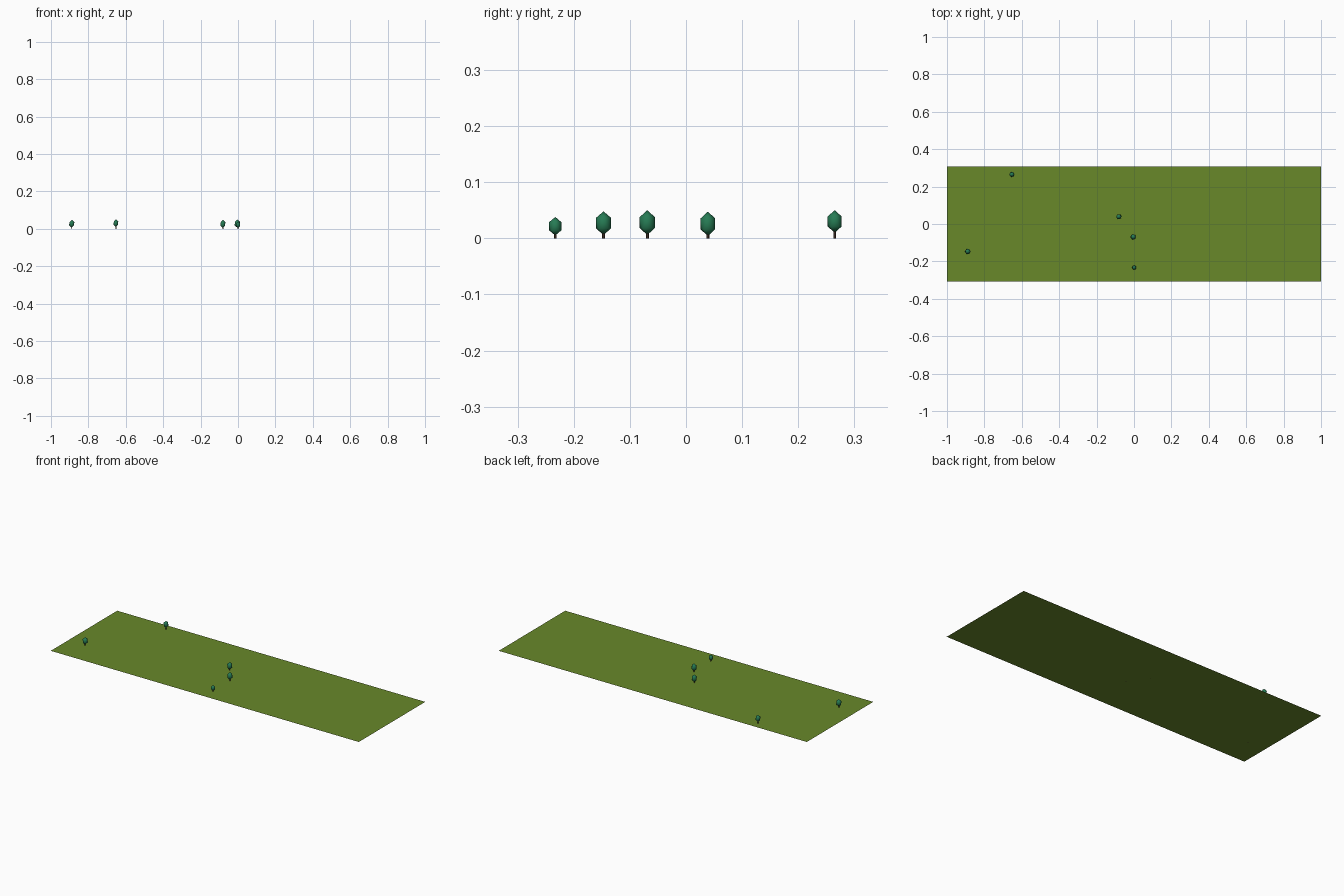
import bpy

if "Cube" in bpy.data.objects:
    bpy.data.objects.remove(bpy.data.objects["Cube"])


def material(name, color):
    m = bpy.data.materials.new(name)
    m.diffuse_color = (*color, 1)
    m.use_nodes = True
    m.node_tree.nodes["Principled BSDF"].inputs["Base Color"].default_value = m.diffuse_color
    return m


grass = material("grass", (0.14, 0.25, 0.023))
leaf = material("leaf", (0.02, 0.20, 0.09))
bark = material("bark", (0.06, 0.035, 0.025))

# Flat field
bpy.ops.mesh.primitive_plane_add(size=2, location=(0, 0, 0))
field = bpy.context.object
field.name = "field"
field.scale = (1, 0.308, 1)
field.data.materials.append(grass)


def tree(i, x, y, width, bottom, top):
    # Crown: stretched, smooth-shaded icosahedron
    bpy.ops.mesh.primitive_ico_sphere_add(
        subdivisions=1, radius=1, location=(x, y, (bottom + top) / 2))
    crown = bpy.context.object
    crown.name = f"tree_crown_{i}"
    r = width / 1.70
    crown.scale = (r, r, (top - bottom) / 2)
    bpy.ops.object.shade_smooth()
    crown.data.materials.append(leaf)

    # Trunk: thin post running up into the crown
    h = bottom + 0.008
    bpy.ops.mesh.primitive_cylinder_add(
        vertices=6, radius=width * 0.1, depth=h, location=(x, y, h / 2))
    trunk = bpy.context.object
    trunk.name = f"tree_trunk_{i}"
    trunk.data.materials.append(bark)


# x, y, crown width, crown bottom, crown top
trees = [
    (0.001, -0.233, 0.0215, 0.005, 0.038),
    (-0.889, -0.147, 0.027, 0.006, 0.048),
    (-0.004, -0.069, 0.027, 0.006, 0.050),
    (-0.081, 0.039, 0.026, 0.004, 0.0475),
    (-0.653, 0.265, 0.025, 0.010, 0.050),
]
for i, t in enumerate(trees, 1):
    tree(i, *t)
